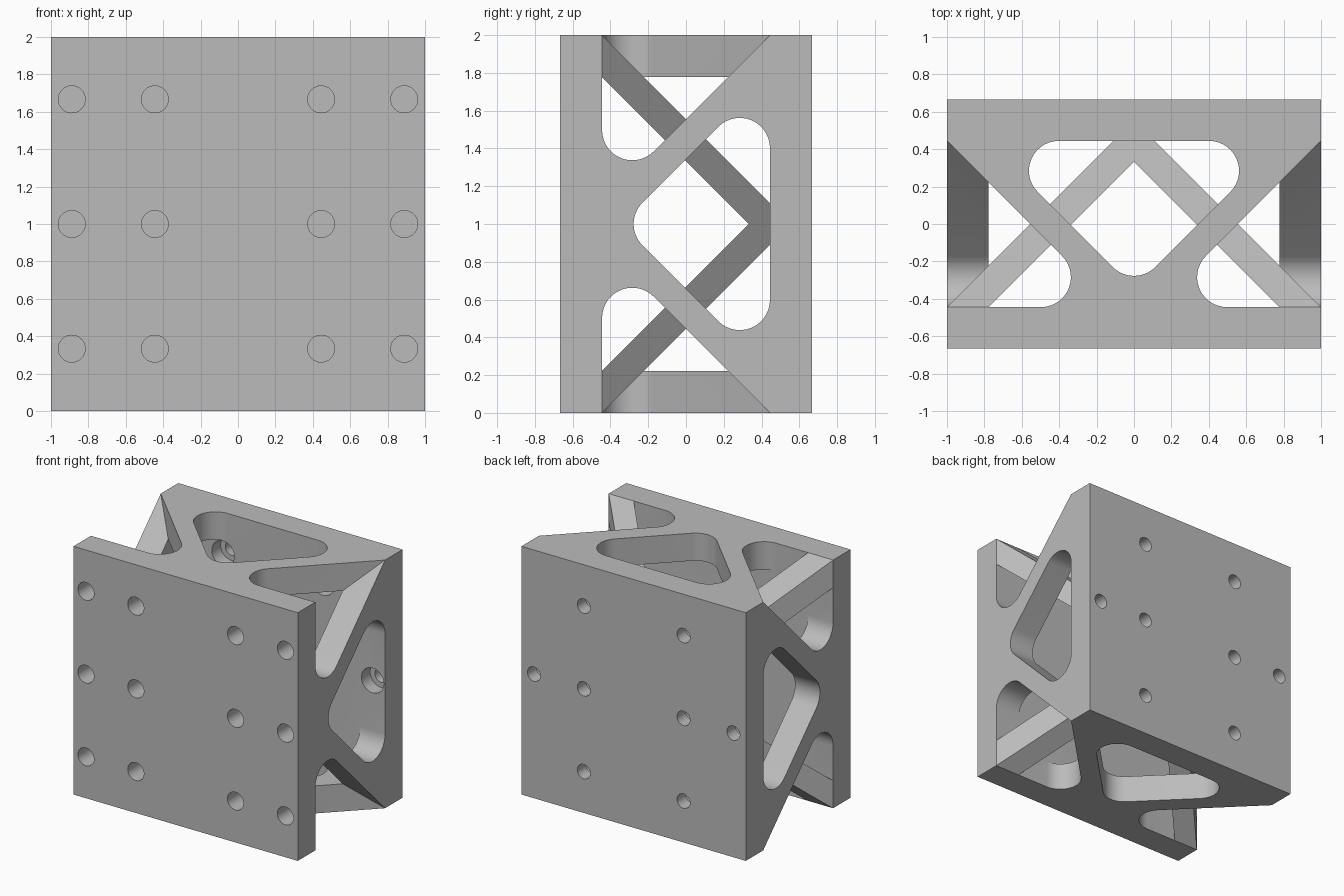
import bpy, bmesh, math
from mathutils import Vector

cube = bpy.data.objects.get("Cube")
if cube:
    bpy.data.objects.remove(cube, do_unlink=True)

T = 2 / 9            # wall thickness
B = 2 / 3            # half depth
I = B - T            # inner face of the front and back plates
R = 0.16             # corner radius of the openings

grey = bpy.data.materials.new("plain_grey")
grey.use_nodes = True
grey.diffuse_color = (0.5, 0.5, 0.5, 1)
grey.node_tree.nodes["Principled BSDF"].inputs["Base Color"].default_value = (0.5, 0.5, 0.5, 1)


def loft(name, start, end):
    """Closed solid between two matching rings of points."""
    bm = bmesh.new()
    a = [bm.verts.new(p) for p in start]
    b = [bm.verts.new(p) for p in end]
    bm.faces.new(a)
    bm.faces.new(b[::-1])
    for i in range(len(a)):
        j = (i + 1) % len(a)
        bm.faces.new((a[i], b[i], b[j], a[j]))
    bmesh.ops.recalc_face_normals(bm, faces=bm.faces)
    mesh = bpy.data.meshes.new(name)
    bm.to_mesh(mesh)
    bm.free()
    obj = bpy.data.objects.new(name, mesh)
    bpy.context.collection.objects.link(obj)
    mesh.materials.append(grey)
    return obj


def box(name, x, y, z):
    ring = [(x[0], z[0]), (x[1], z[0]), (x[1], z[1]), (x[0], z[1])]
    return loft(name, [(u, y[0], v) for u, v in ring], [(u, y[1], v) for u, v in ring])


def combine(target, tool, operation):
    mod = target.modifiers.new(operation.lower(), 'BOOLEAN')
    mod.operation, mod.solver, mod.object = operation, 'EXACT', tool
    bpy.context.view_layer.objects.active = target
    bpy.ops.object.modifier_apply(modifier=mod.name)
    bpy.data.objects.remove(tool, do_unlink=True)


def round_corner(before, corner, after, steps=14):
    """Arc of radius R tangent to both edges at a corner."""
    p = Vector(corner)
    d1 = (Vector(before) - p).normalized()
    d2 = (Vector(after) - p).normalized()
    half = d1.angle(d2) / 2
    centre = p + (d1 + d2).normalized() * R / math.sin(half)
    s = p + d1 * R / math.tan(half) - centre
    e = p + d2 * R / math.tan(half) - centre
    turn = s.angle(e)
    return [tuple(centre + (s * math.sin((1 - k / steps) * turn)
                            + e * math.sin(k / steps * turn)) / math.sin(turn))
            for k in range(steps + 1)]


# Truss wall profile: u runs along the wall, v from front to back
notch = round_corner((1, -I), (1 - 2 * I, -I), (1, I))
half_outline = [(1, -B), (1, -I)] + notch + [(1, I), (1, B)]
outline = half_outline + [(-u, v) for u, v in reversed(half_outline)]
tri = [(0, I - 0.788), (0.788, I), (-0.788, I)]
window = [p for i in range(3) for p in round_corner(tri[i - 1], tri[i], tri[(i + 1) % 3])]


def truss(name, place, inner, outer):
    wall = loft(name, [place(u, v, inner) for u, v in outline],
                [place(u, v, outer) for u, v in outline])
    lo, hi = min(inner, outer) - 0.1, max(inner, outer) + 0.1
    cutter = loft("window_cutter", [place(u, v, lo) for u, v in window],
                  [place(u, v, hi) for u, v in window])
    combine(wall, cutter, 'DIFFERENCE')
    return wall


def flat(u, v, w):
    return (u, v, w)


def upright(u, v, w):
    return (w, v, u + 1)


# Front and back plates, joined with the four truss walls
frame = box("truss_block", (-1, 1), (-B, -I), (0, 2))
parts = [box("back_plate", (-1, 1), (I, B), (0, 2)),
         truss("top_wall", flat, 2 - T, 2),
         truss("bottom_wall", flat, T, 0),
         truss("left_wall", upright, 1 - T, 1),
         truss("right_wall", upright, T - 1, -1)]

# Diagonal struts from the front corners to the centre of the back plate
for sx in (-1, 1):
    for sz in (-1, 1):
        ring = [(1, 1), (1 - T, 1), (1 - T, 1 - T), (1, 1 - T)]
        run = 2 * I
        parts.append(loft("diagonal_strut",
                          [(sx * a, -I, 1 + sz * b) for a, b in ring],
                          [(sx * (a - run), I, 1 + sz * (b - run)) for a, b in ring]))
for part in parts:
    combine(frame, part, 'UNION')


def drill(x, z, radius, y0, y1, sides=32):
    ring = [(x + radius * math.cos(2 * math.pi * k / sides),
             z + radius * math.sin(2 * math.pi * k / sides)) for k in range(sides)]
    tool = loft("drill_cutter", [(a, y0, b) for a, b in ring], [(a, y1, b) for a, b in ring])
    combine(frame, tool, 'DIFFERENCE')


# Blind holes in the front, counterbored through holes in the back
for x in (-8 / 9, -4 / 9, 4 / 9, 8 / 9):
    for z in (1 / 3, 1, 5 / 3):
        drill(x, z, 0.072, -B - 0.1, -I - 0.04)
        if abs(x) < 0.5 or z == 1:
            drill(x, z, 0.058, I - 0.02, B + 0.1)
            drill(x, z, 0.1, I - 0.02, I + T / 2)

# Keep edges crisp and bores smooth
bpy.ops.object.select_all(action='DESELECT')
frame.select_set(True)
bpy.context.view_layer.objects.active = frame
bpy.ops.object.shade_smooth_by_angle(angle=math.radians(30))
